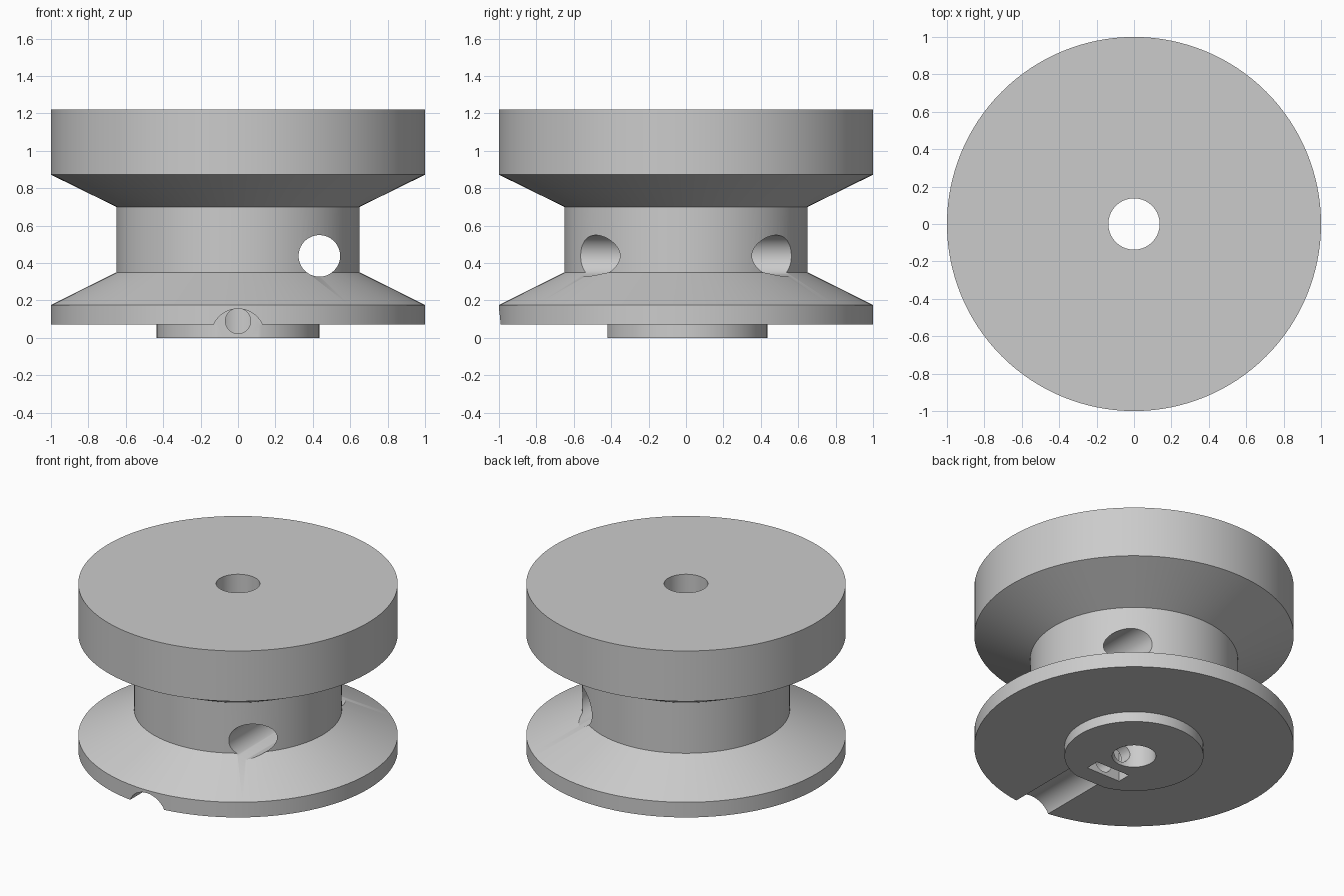
import bpy, bmesh
from math import radians, pi
from mathutils import Matrix, Vector

cube = bpy.data.objects.get("Cube")
if cube:
    bpy.data.objects.remove(cube, do_unlink=True)

grey = bpy.data.materials.new("plain grey")
grey.use_nodes = True
colour = (0.6, 0.6, 0.6, 1)
grey.diffuse_color = colour
grey.node_tree.nodes["Principled BSDF"].inputs["Base Color"].default_value = colour


def make_object(name, bm):
    bmesh.ops.recalc_face_normals(bm, faces=bm.faces)
    mesh = bpy.data.meshes.new(name)
    bm.to_mesh(mesh)
    bm.free()
    mesh.materials.append(grey)
    obj = bpy.data.objects.new(name, mesh)
    bpy.context.collection.objects.link(obj)
    return obj


def lathe(name, profile, steps):
    bm = bmesh.new()
    verts = [bm.verts.new((r, 0, z)) for r, z in profile]
    edges = [bm.edges.new((v, verts[i - 1])) for i, v in enumerate(verts)]
    bmesh.ops.spin(bm, geom=verts + edges, axis=(0, 0, 1), cent=(0, 0, 0),
                   angle=2 * pi, steps=steps, use_merge=True)
    bmesh.ops.remove_doubles(bm, verts=bm.verts, dist=0.0001)
    return make_object(name, bm)


def rod_cutter(name, x, z, radius, y0, y1):
    bm = bmesh.new()
    place = Matrix.Translation((x, (y0 + y1) / 2, z)) @ Matrix.Rotation(pi / 2, 4, 'X')
    bmesh.ops.create_cone(bm, cap_ends=True, segments=64, radius1=radius,
                          radius2=radius, depth=y1 - y0, matrix=place)
    return make_object(name, bm)


def box_cutter(name, low, high):
    low, high = Vector(low), Vector(high)
    bm = bmesh.new()
    place = Matrix.Translation((low + high) / 2) @ Matrix.Diagonal((*(high - low), 1))
    bmesh.ops.create_cube(bm, size=1, matrix=place)
    return make_object(name, bm)


# Turned spool with hub, flanges and central bore
spool = lathe("spool", [
    (0.137, 0), (0.435, 0), (0.435, 0.07), (1, 0.07), (1, 0.175), (0.65, 0.35),
    (0.65, 0.7), (1, 0.872), (1, 1.22), (0.137, 1.22)], 128)

# Cord hole, screwdriver groove, set screw hole and nut slot
cutters = [
    rod_cutter("cord_hole_cutter", 0.435, 0.438, 0.111, -1.2, 1.2),
    rod_cutter("groove_cutter", 0, 0.013, 0.142, -1.2, -0.42),
    rod_cutter("screw_hole_cutter", 0, 0.09, 0.067, -0.6, 0),
    box_cutter("nut_slot_cutter", (-0.13, -0.3, -0.1), (0.13, -0.205, 0.22)),
]
bpy.context.view_layer.objects.active = spool
for cutter in cutters:
    cut = spool.modifiers.new(cutter.name, 'BOOLEAN')
    cut.operation = 'DIFFERENCE'
    cut.solver = 'EXACT'
    cut.object = cutter
    bpy.ops.object.modifier_apply(modifier=cut.name)
for cutter in cutters:
    bpy.data.objects.remove(cutter, do_unlink=True)

# Smooth walls with crisp rims
bpy.ops.object.select_all(action='DESELECT')
spool.select_set(True)
bpy.ops.object.shade_smooth_by_angle(angle=radians(25))
